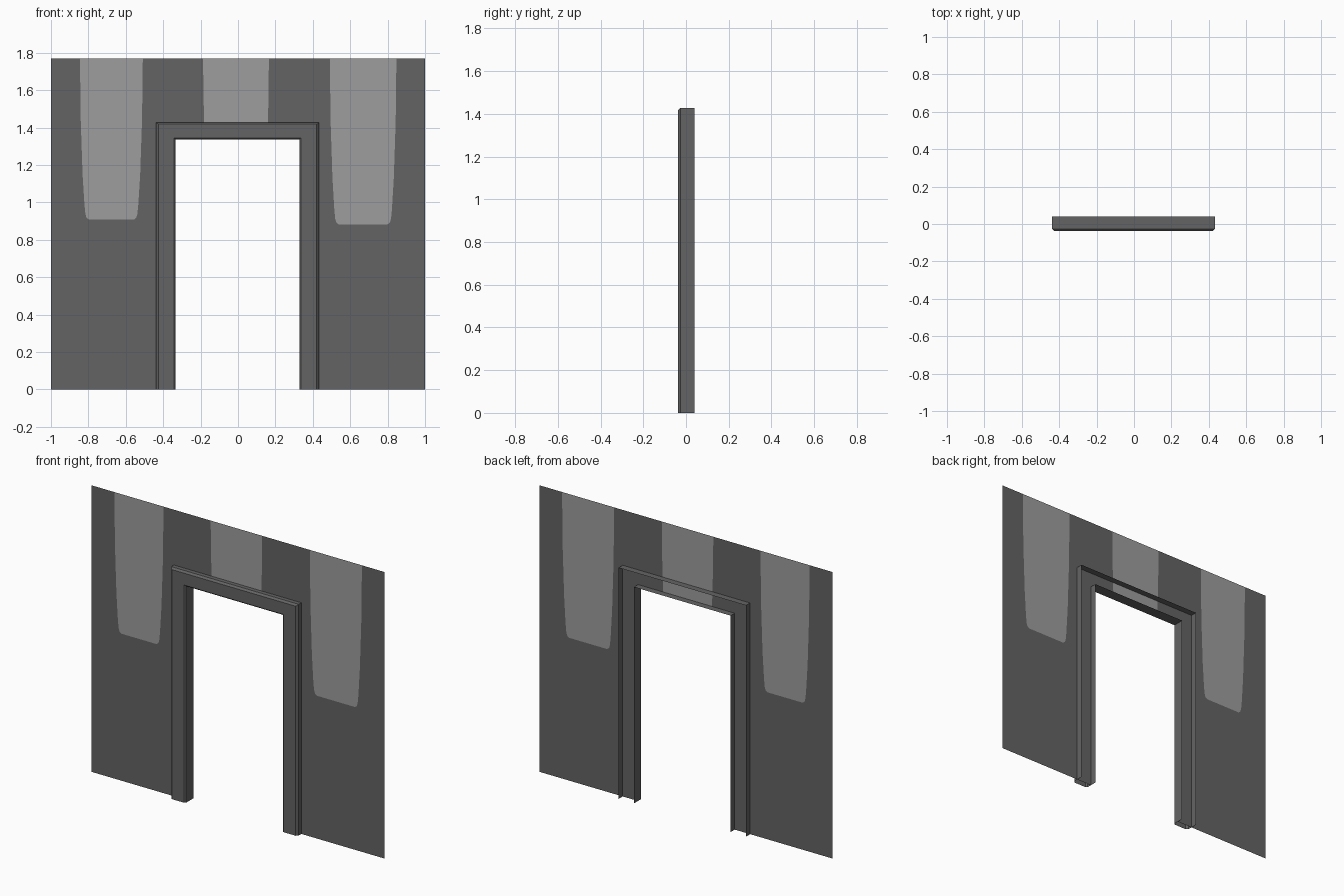
import bpy, bmesh

if "Cube" in bpy.data.objects:
    bpy.data.objects.remove(bpy.data.objects["Cube"])

H = 1.77            # wall height
IL, IR = -0.333, 0.328   # opening sides
IT = 1.337          # opening top


def material(name, v):
    m = bpy.data.materials.new(name)
    m.diffuse_color = (v, v, v, 1)
    m.use_nodes = True
    m.node_tree.nodes["Principled BSDF"].inputs["Base Color"].default_value = m.diffuse_color
    return m


dark = material("dark_grey", 0.127)
light = material("light_grey", 0.34)


def build(name, polys, mats):
    """polys: list of (points, material index)"""
    bm = bmesh.new()
    for pts, mi in polys:
        f = bm.faces.new([bm.verts.new(p) for p in pts])
        f.material_index = mi
    bmesh.ops.remove_doubles(bm, verts=bm.verts, dist=0.0001)
    me = bpy.data.meshes.new(name)
    bm.to_mesh(me)
    bm.free()
    for m in mats:
        me.materials.append(m)
    ob = bpy.data.objects.new(name, me)
    bpy.context.collection.objects.link(ob)
    return ob


def tongue(cx, hw, bottom):
    """Tapered hanging band with rounded lower corners, left top to right top"""
    d = H - bottom
    side = [(hw, H), (hw - 0.004, H - 0.38 * d), (hw - 0.014, H - 0.72 * d),
            (hw - 0.024, bottom + 0.08), (hw - 0.029, bottom + 0.03),
            (hw - 0.035, bottom + 0.01), (hw - 0.048, bottom)]
    return [(cx - x, z) for x, z in side] + [(cx + x, z) for x, z in reversed(side)]


# Wall sheet: dark field and light bands cut into one plane
left = tongue(-0.677, 0.168, 0.908)
right = tongue(0.669, 0.178, 0.882)
mid_l = [(-0.187, H), (-0.184, 1.55), (-0.178, IT)]
mid_r = [(0.165, H), (0.163, 1.55), (0.157, IT)]
dark_left = [(-1, 0), (-1, H)] + left + mid_l + [(IL, IT), (IL, 0)]
dark_right = mid_r[::-1] + right + [(1, H), (1, 0), (IR, 0), (IR, IT)]
shapes = [(dark_left, 0), (dark_right, 0), (left[::-1], 1), (right[::-1], 1),
          (mid_l + mid_r[::-1], 1)]
# anticlockwise bands and clockwise field are unified to face the front
polys = []
for pts, mi in shapes:
    area = sum(a[0] * b[1] - b[0] * a[1] for a, b in zip(pts, pts[1:] + pts[:1]))
    if area < 0:
        pts = pts[::-1]
    polys.append(([(x, 0.0, z) for x, z in pts], mi))
build("wall", polys, [dark, light])

# Door frame: open-backed profile (outward offset, y) swept around the opening
profile = [(0, 0.04), (0, -0.03), (0.009, -0.038), (0.093, -0.038),
           (0.105, -0.026), (0.105, 0.04)]
rings = []
for o, y in profile:
    t = IT + o * 0.87
    rings.append([(IL - o, y, 0), (IL - o, y, t), (IR + o, y, t), (IR + o, y, 0)])
quads = []
for a, b in zip(rings, rings[1:]):
    for i in range(3):
        quads.append(([a[i], b[i], b[i + 1], a[i + 1]], 0))
build("door_frame", quads, [dark])
